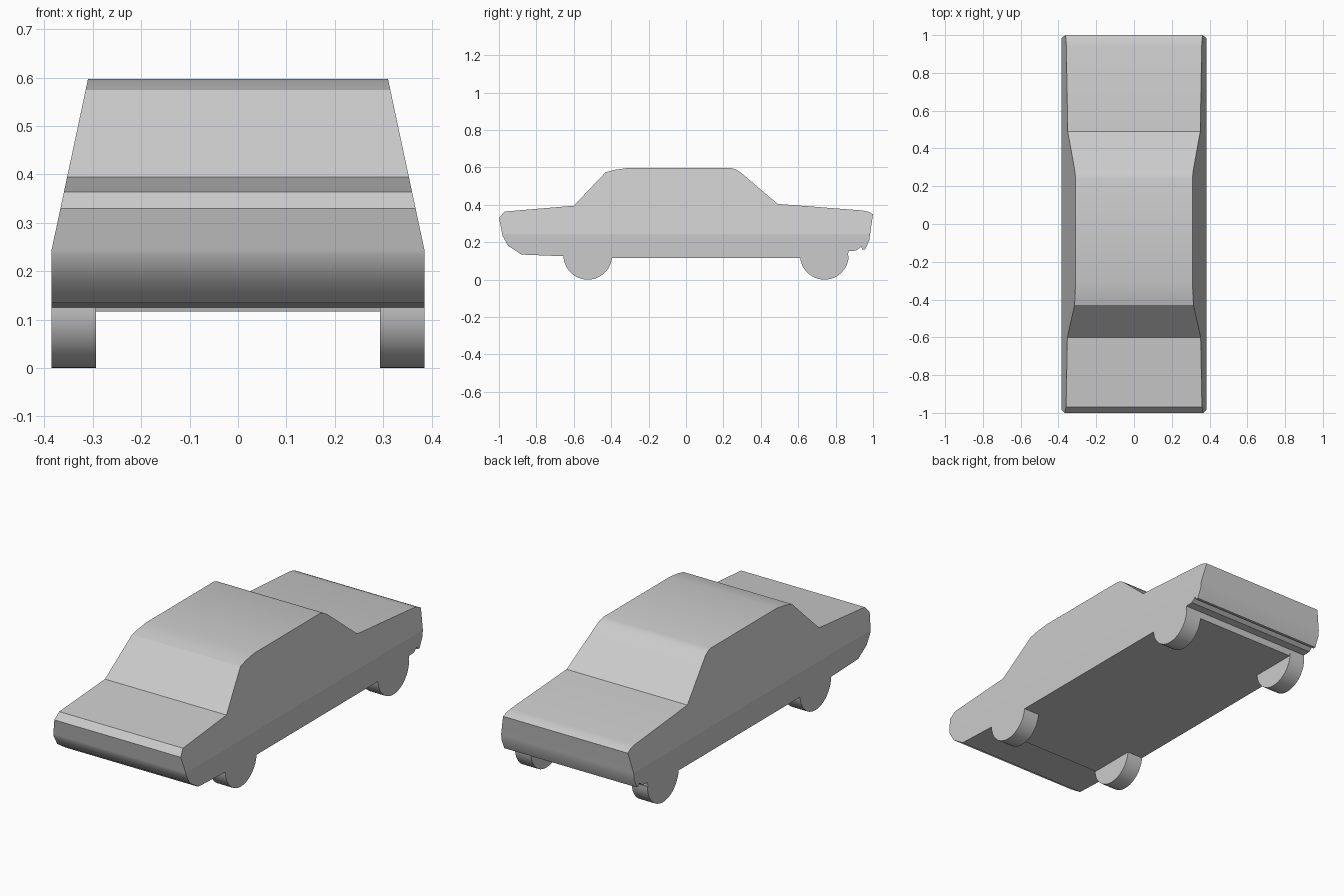
import bpy, bmesh, math
from mathutils import Vector

cube = bpy.data.objects.get("Cube")
if cube:
    bpy.data.objects.remove(cube)

grey = bpy.data.materials.new("light grey")
grey.use_nodes = True
COLOUR = (0.6, 0.6, 0.6, 1)
grey.diffuse_color = COLOUR
grey.node_tree.nodes["Principled BSDF"].inputs["Base Color"].default_value = COLOUR

HALF_WIDTH = 0.385
ROOF_HALF_WIDTH = 0.31
WAIST = 0.245
ROOF = 0.597


def extrude_profile(name, points, x0, x1, shape=None):
    """Extrude a (y, z) outline along x, with optional reshaping."""
    bm = bmesh.new()
    face = bm.faces.new([bm.verts.new((x0, y, z)) for y, z in points])
    new = bmesh.ops.extrude_face_region(bm, geom=[face])["geom"]
    bmesh.ops.translate(bm, vec=(x1 - x0, 0, 0),
                        verts=[v for v in new if isinstance(v, bmesh.types.BMVert)])
    if shape:
        shape(bm)
    bmesh.ops.recalc_face_normals(bm, faces=bm.faces)
    mesh = bpy.data.meshes.new(name)
    bm.to_mesh(mesh)
    bm.free()
    obj = bpy.data.objects.new(name, mesh)
    bpy.context.collection.objects.link(obj)
    mesh.materials.append(grey)
    bpy.ops.object.select_all(action='DESELECT')
    obj.select_set(True)
    bpy.context.view_layer.objects.active = obj
    bpy.ops.object.shade_smooth_by_angle(angle=math.radians(28))
    # Keep the side panels flat
    for poly in mesh.polygons:
        if abs(poly.normal.x) > 0.8:
            poly.use_smooth = False
    return obj


def lean_sides(bm):
    """Fold the sides inward above the waist line."""
    bmesh.ops.bisect_plane(bm, geom=bm.verts[:] + bm.edges[:] + bm.faces[:],
                           plane_co=Vector((0, 0, WAIST)), plane_no=Vector((0, 0, 1)))
    for v in bm.verts:
        t = max(0, (v.co.z - WAIST) / (ROOF - WAIST))
        width = HALF_WIDTH + (ROOF_HALF_WIDTH - HALF_WIDTH) * t
        v.co.x = math.copysign(width, v.co.x)


# Body shell, outlined from the nose over the roof and back underneath
body = [
    (-1.0, 0.33), (-0.97, 0.364), (-0.6, 0.395),
    (-0.43, 0.574), (-0.38, 0.587), (-0.31, ROOF),
    (0.24, ROOF), (0.265, 0.59), (0.29, 0.575), (0.49, 0.405),
    (0.94, 0.37), (0.975, 0.363), (1.0, 0.35),
    (0.985, 0.25), (0.98, 0.21), (0.957, 0.16), (0.943, 0.16),
    (0.937, 0.176), (0.91, 0.155), (0.868, 0.153), (0.866, 0.117),
    (-0.648, 0.117), (-0.65, 0.125), (-0.88, 0.134),
    (-0.95, 0.18), (-0.98, 0.232),
]
extrude_profile("car_body", body, -HALF_WIDTH, HALF_WIDTH, lean_sides)

# Lower wheel halves, rising into the body
RADIUS = 0.13
STEPS = 24
for axle, y in (("front", -0.525), ("rear", 0.74)):
    arc = [(y + RADIUS * math.cos(a), RADIUS + RADIUS * math.sin(a))
           for a in (math.pi * (1 + i / STEPS) for i in range(STEPS + 1))]
    for side, sign in (("left", 1), ("right", -1)):
        extrude_profile(f"{axle}_{side}_wheel", arc, sign * 0.293, sign * HALF_WIDTH)
